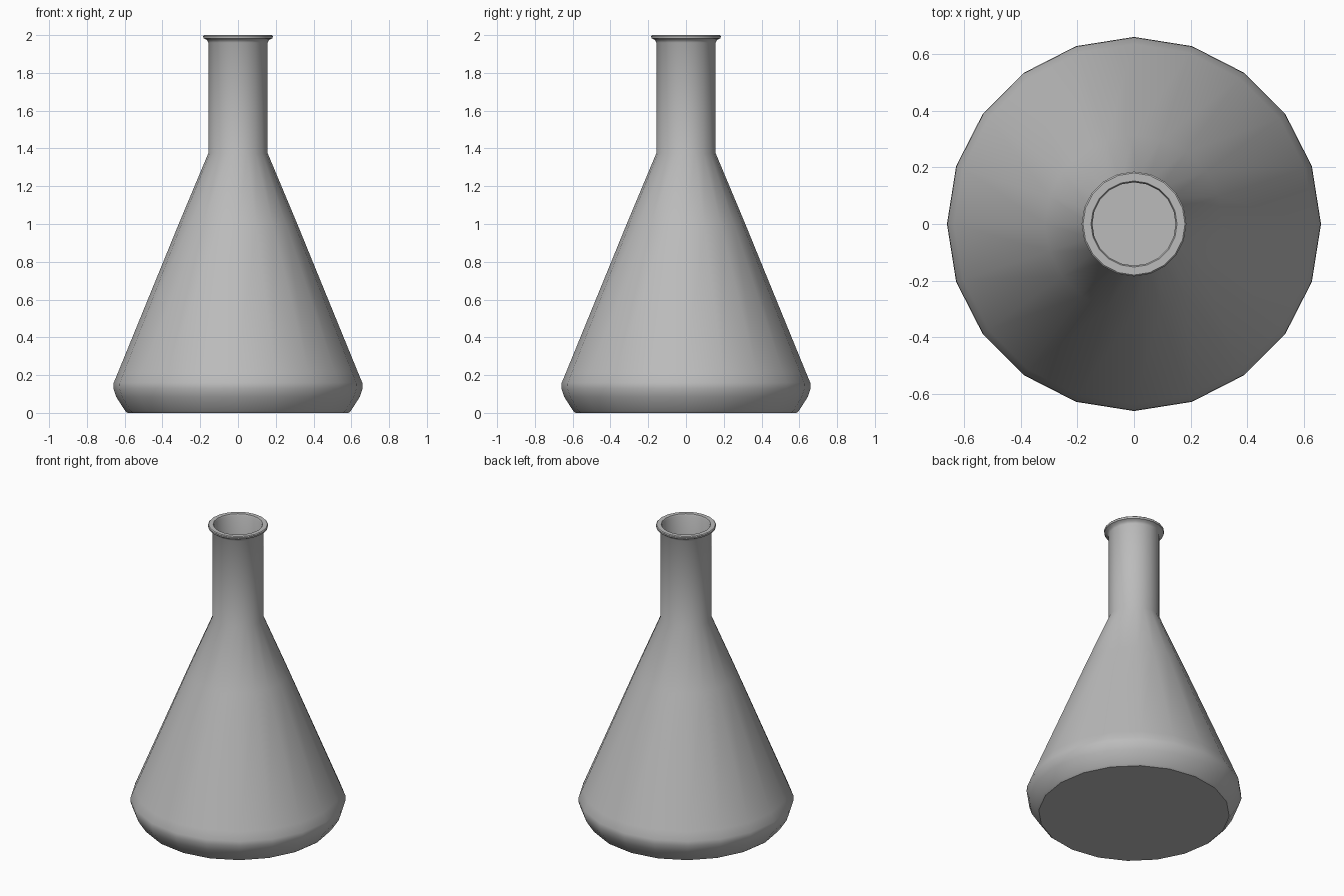
import bpy
import bmesh
from math import cos, sin, tau, radians

SIDES = 20

cube = bpy.data.objects.get("Cube")
if cube:
    bpy.data.objects.remove(cube, do_unlink=True)

# Single grey material
grey = bpy.data.materials.new("plain_grey")
grey.use_nodes = True
colour = (0.5, 0.5, 0.5, 1)
grey.diffuse_color = colour
grey.node_tree.nodes["Principled BSDF"].inputs["Base Color"].default_value = colour


def lathe(name, profile):
    """Spin a (radius, height) profile about z and cap both ends."""
    bm = bmesh.new()
    rings = [[bm.verts.new((r * cos(tau * i / SIDES), r * sin(tau * i / SIDES), z))
              for i in range(SIDES)] for r, z in profile]
    for low, high in zip(rings, rings[1:]):
        for i in range(SIDES):
            j = (i + 1) % SIDES
            bm.faces.new((low[i], low[j], high[j], high[i]))
    bm.faces.new(rings[0][::-1])
    bm.faces.new(rings[-1])
    mesh = bpy.data.meshes.new(name)
    bm.to_mesh(mesh)
    bm.free()
    mesh.materials.append(grey)
    obj = bpy.data.objects.new(name, mesh)
    bpy.context.collection.objects.link(obj)
    bpy.ops.object.select_all(action="DESELECT")
    obj.select_set(True)
    bpy.context.view_layer.objects.active = obj
    bpy.ops.object.shade_smooth_by_angle(angle=radians(40))
    return obj


# Outside of the flask: base, rounded belly, cone, neck and flared lip
outside = [(0.585, 0), (0.597, 0.01), (0.645, 0.085), (0.66, 0.13), (0.658, 0.16),
           (0.635, 0.215), (0.314, 1.0), (0.157, 1.375), (0.157, 1.96),
           (0.165, 1.975), (0.183, 1.983), (0.185, 1.995), (0.18, 2.0)]

# Inside of the flask: mouth, neck, cone, belly and floor
inside = [(0.152, 2.0), (0.147, 1.99), (0.147, 1.378), (0.3, 1.0),
          (0.615, 0.215), (0.635, 0.15), (0.625, 0.09), (0.575, 0.02)]

lathe("flask_body", outside + inside)
